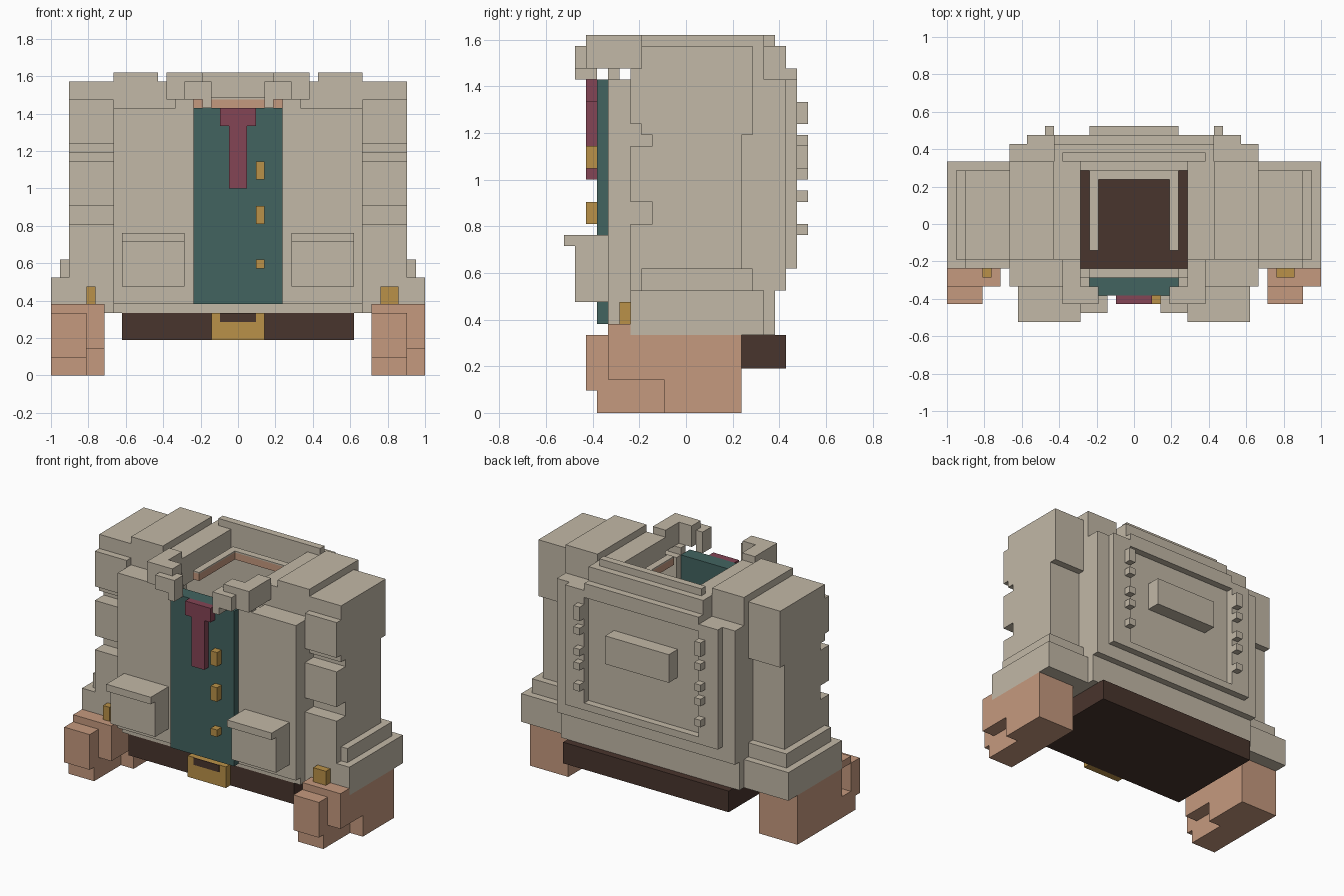
import bpy, bmesh

U = 2 / 42  # one block

if "Cube" in bpy.data.objects:
    bpy.data.objects.remove(bpy.data.objects["Cube"], do_unlink=True)


def material(name, rgb):
    mat = bpy.data.materials.new(name)
    mat.use_nodes = True
    mat.diffuse_color = (*rgb, 1)
    mat.node_tree.nodes["Principled BSDF"].inputs["Base Color"].default_value = (*rgb, 1)
    return mat


cloth = material("beige cloth", (.54, .48, .385))
shirt = material("dark teal", (.055, .127, .118))
wine = material("wine red", (.23, .058, .09))
gold = material("brass gold", (.49, .285, .065))
skin = material("skin", (.56, .32, .21))
leather = material("dark brown leather", (.066, .035, .026))


def part(name, mat, x, y, z, mirror=False):
    """Axis-aligned block given in block units, optionally mirrored in x."""
    bm = bmesh.new()
    spans = [x, (-x[1], -x[0])] if mirror else [x]
    for span in spans:
        cube = bmesh.ops.create_cube(bm, size=1)
        for v in cube["verts"]:
            for axis, (low, high) in enumerate((span, y, z)):
                v.co[axis] = U * (high if v.co[axis] > 0 else low)
    mesh = bpy.data.meshes.new(name)
    bm.to_mesh(mesh)
    bm.free()
    mesh.materials.append(mat)
    obj = bpy.data.objects.new(name, mesh)
    bpy.context.collection.objects.link(obj)
    return obj


def pair(name, mat, x, y, z):
    return part(name, mat, x, y, z, mirror=True)


# Coat body: hollow shell around the shirt
pair("coat_front_panel", cloth, x=(5, 14), y=(-7, -5), z=(8, 30))
part("coat_front_hem", cloth, x=(-14, 14), y=(-6, -5), z=(7, 8))
pair("coat_side_wall", cloth, x=(13, 14), y=(-5, 7), z=(7, 30))
part("coat_back_wall", cloth, x=(-14, 14), y=(7, 9), z=(11, 30))
part("coat_back_hem", cloth, x=(-14, 14), y=(6, 8), z=(7, 11))
pair("coat_chest_top", cloth, x=(7, 14), y=(-6, -4), z=(28, 30))

# Shoulders around the neck opening
pair("inner_shoulder", cloth, x=(6, 9), y=(-4, 7), z=(29, 33))
pair("outer_shoulder", cloth, x=(9, 14), y=(-4, 7), z=(29, 34))
part("back_yoke", cloth, x=(-9, 9), y=(7, 9), z=(30, 33))
part("back_yoke_band", cloth, x=(-9, 9), y=(9, 10), z=(29, 31))

# Raised frame on the back
pair("back_frame_side", cloth, x=(9, 12), y=(9, 10), z=(13, 30))
part("back_frame_bottom", cloth, x=(-9, 9), y=(9, 10), z=(13, 14))
part("back_strap", cloth, x=(-5, 5), y=(9, 11), z=(21, 25))
for low, high in ((26, 28), (24, 25), (21, 22), (19, 20), (16, 17)):
    pair("back_lacing_stud", cloth, x=(9, 10), y=(10, 11), z=(low, high))

# Collar
part("collar_back", cloth, x=(-6, 6), y=(7, 8), z=(30, 33))
part("collar_back_top", cloth, x=(-8, 8), y=(7, 8), z=(33, 34))
pair("collar_side", cloth, x=(6, 8), y=(-7, -4), z=(31, 34))
pair("collar_wing", cloth, x=(4, 8), y=(-9, -7), z=(31, 34))
pair("collar_tip", cloth, x=(3, 4), y=(-10, -8), z=(30, 33))
pair("collar_fold", cloth, x=(4, 6), y=(-10, -9), z=(31, 33))
pair("collar_stand", cloth, x=(5, 7), y=(-7, -6), z=(30, 31))

# Neck ring inside the opening
pair("neck_side", skin, x=(4, 5), y=(-3, 6), z=(30, 31))
part("neck_back", skin, x=(-4, 4), y=(5, 6), z=(30, 31))
pair("neck_side_lining", cloth, x=(4, 5), y=(-3, 6), z=(31, 31.2))
part("neck_back_lining", cloth, x=(-4, 4), y=(5, 6), z=(31, 31.2))

# Pockets
pair("pocket", cloth, x=(6, 13), y=(-10, -7), z=(10, 15))
pair("pocket_flap", cloth, x=(6, 13), y=(-11, -7), z=(15, 16))

# Shirt, tie and buttons
part("shirt_front", shirt, x=(-5, 5), y=(-8, -6), z=(8, 30))
part("tie_knot", wine, x=(-2, 2), y=(-9, -8), z=(28, 30))
part("tie_tail", wine, x=(-1, 1), y=(-9, -8), z=(21, 28))
for low, high in ((22, 24), (17, 19), (12, 13)):
    part("shirt_button", gold, x=(2, 3), y=(-9, -8), z=(low, high))

# Belt and buckle
part("belt", leather, x=(-13, 13), y=(-6, 9), z=(4, 7))
part("buckle", gold, x=(-3, 3), y=(-7, -6), z=(4, 7))
part("buckle_slot", leather, x=(-2, 2), y=(-7.1, -7), z=(6, 7))

# Sleeves with creases cut into the front
pair("sleeve_core", cloth, x=(14, 19), y=(-3, 5), z=(11, 31))
pair("sleeve_upper_back", cloth, x=(14, 19), y=(5, 6), z=(25, 33))
pair("sleeve_top", cloth, x=(14, 19), y=(-4, 5), z=(31, 33))
for low, high in ((11, 17), (19, 24), (26, 31)):
    pair("sleeve_fold", cloth, x=(14, 19), y=(-5, -3), z=(low, high))
pair("sleeve_crease", cloth, x=(14, 19), y=(-4, -3), z=(25, 26))
pair("cuff_upper", cloth, x=(14, 20), y=(-4, 6), z=(11, 13))
pair("cuff", cloth, x=(13, 21), y=(-5, 7), z=(7, 11))
part("right_cuff_button", gold, x=(-17, -16), y=(-6, -5), z=(8, 10))
part("left_cuff_button", gold, x=(16, 18), y=(-6, -5), z=(8, 10))


# Hands: a palm, wide curled fingers with a gap, and a narrow thumb side
def hand(side, start):
    mid, end = start + 4, start + 6
    wide, narrow = (start, mid), (mid, end)
    part(side + "_palm", skin, x=(start, end), y=(-2, 5), z=(0, 7))
    part(side + "_palm_front", skin, x=(start, end), y=(-5, -2), z=(3, 7))
    part(side + "_palm_heel", skin, x=wide, y=(-8, -2), z=(0, 3))
    part(side + "_fingers", skin, x=wide, y=(-9, -7), z=(2, 7))
    part(side + "_finger_top", skin, x=wide, y=(-7, -5), z=(7, 8))
    part(side + "_thumb", skin, x=narrow, y=(-7, -5), z=(3, 8))


hand("right", -21)
hand("left", 15)
